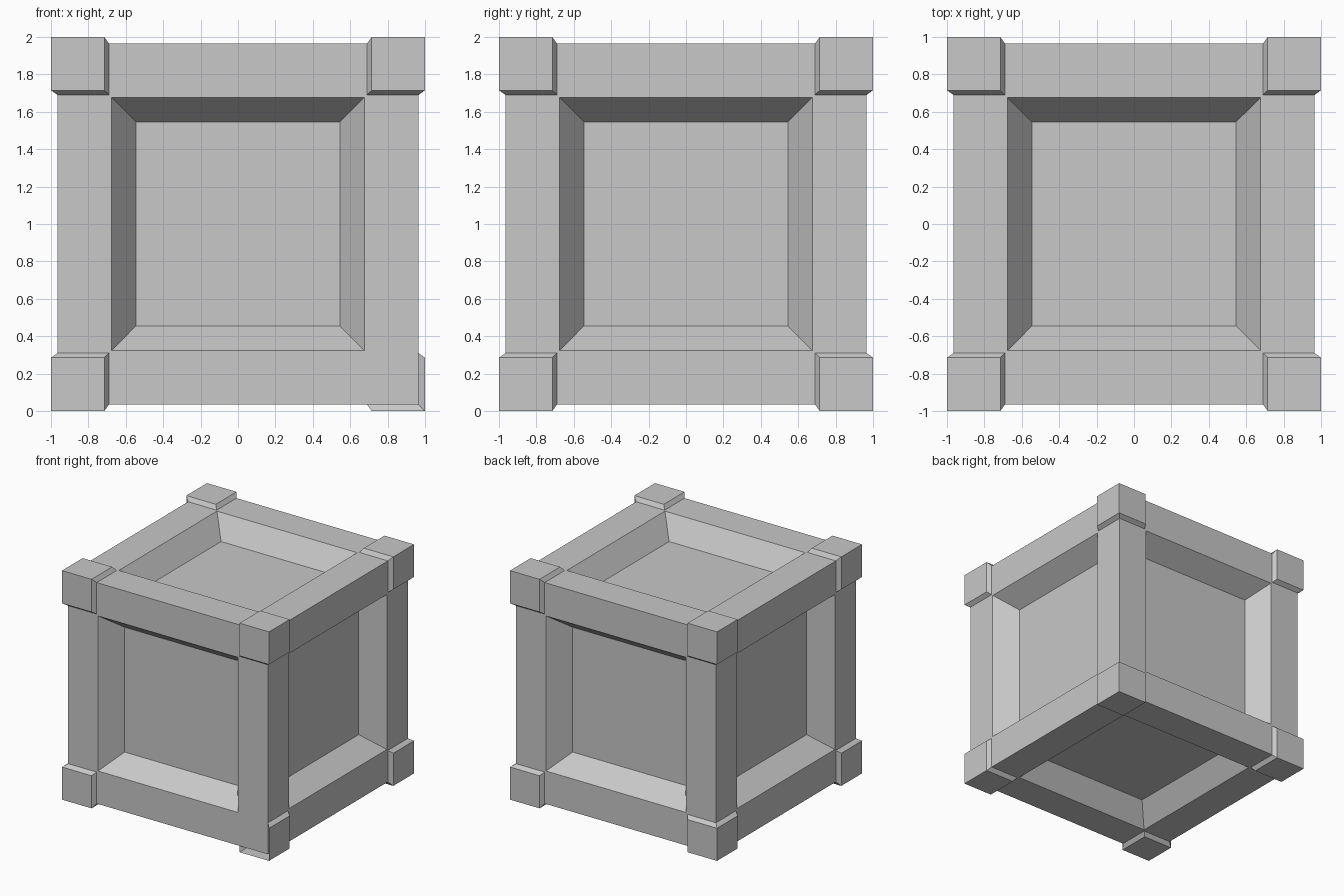
import bpy
import bmesh
from mathutils import Vector

cube = bpy.data.objects.get("Cube")
if cube:
    bpy.data.objects.remove(cube, do_unlink=True)

BODY = 0.965     # half size of the frame
PLATE = 0.715    # inner edge of a corner plate
FOOT = 0.69      # where the plate's bevel meets the frame
CENTRE = Vector((0, 0, 1))

grey = bpy.data.materials.new("light_grey")
grey.use_nodes = True
colour = (0.58, 0.58, 0.58, 1)
grey.diffuse_color = colour
grey.node_tree.nodes["Principled BSDF"].inputs["Base Color"].default_value = colour


def finish(bm, name):
    mesh = bpy.data.meshes.new(name)
    bm.to_mesh(mesh)
    bm.free()
    mesh.materials.append(grey)
    obj = bpy.data.objects.new(name, mesh)
    obj.location = CENTRE
    bpy.context.collection.objects.link(obj)


# Crate body: a cube with a sloped, recessed panel in each side
bm = bmesh.new()
bmesh.ops.create_cube(bm, size=2 * BODY)
sides = bm.faces[:]
bmesh.ops.inset_individual(bm, faces=sides, thickness=0.288, use_even_offset=True)
bmesh.ops.inset_individual(bm, faces=sides, thickness=0.132, depth=-0.18,
                           use_even_offset=True)
finish(bm, "crate_body")


def add_plate(bm, signs, axis):
    """Square plate facing along one axis, with bevels on its two inner edges."""
    inside = Vector(signs) * 0.85

    def point(out, a, b):
        co = Vector()
        for i, value in enumerate((out, a, b)):
            k = (axis + i) % 3
            co[k] = value * signs[k]
        return co

    quads = [
        [(1, 1, 1), (1, PLATE, 1), (1, PLATE, PLATE), (1, 1, PLATE)],
        [(1, PLATE, 1), (1, PLATE, PLATE), (BODY, FOOT, FOOT), (BODY, FOOT, BODY)],
        [(1, 1, PLATE), (1, PLATE, PLATE), (BODY, FOOT, FOOT), (BODY, BODY, FOOT)],
    ]
    for quad in quads:
        face = bm.faces.new([bm.verts.new(point(*p)) for p in quad])
        face.normal_update()
        if face.normal.dot(face.calc_center_median() - inside) < 0:
            face.normal_flip()


# Corner guards: three plates each; one lower front corner has lost its front plate
for x, side in ((-1, "right"), (1, "left")):
    for y, end in ((-1, "front"), (1, "back")):
        for z, level in ((-1, "lower"), (1, "upper")):
            bm = bmesh.new()
            for axis in range(3):
                if (x, y, z, axis) != (1, -1, -1, 1):
                    add_plate(bm, (x, y, z), axis)
            bmesh.ops.remove_doubles(bm, verts=bm.verts[:], dist=0.0001)
            finish(bm, f"corner_guard_{level}_{end}_{side}")
